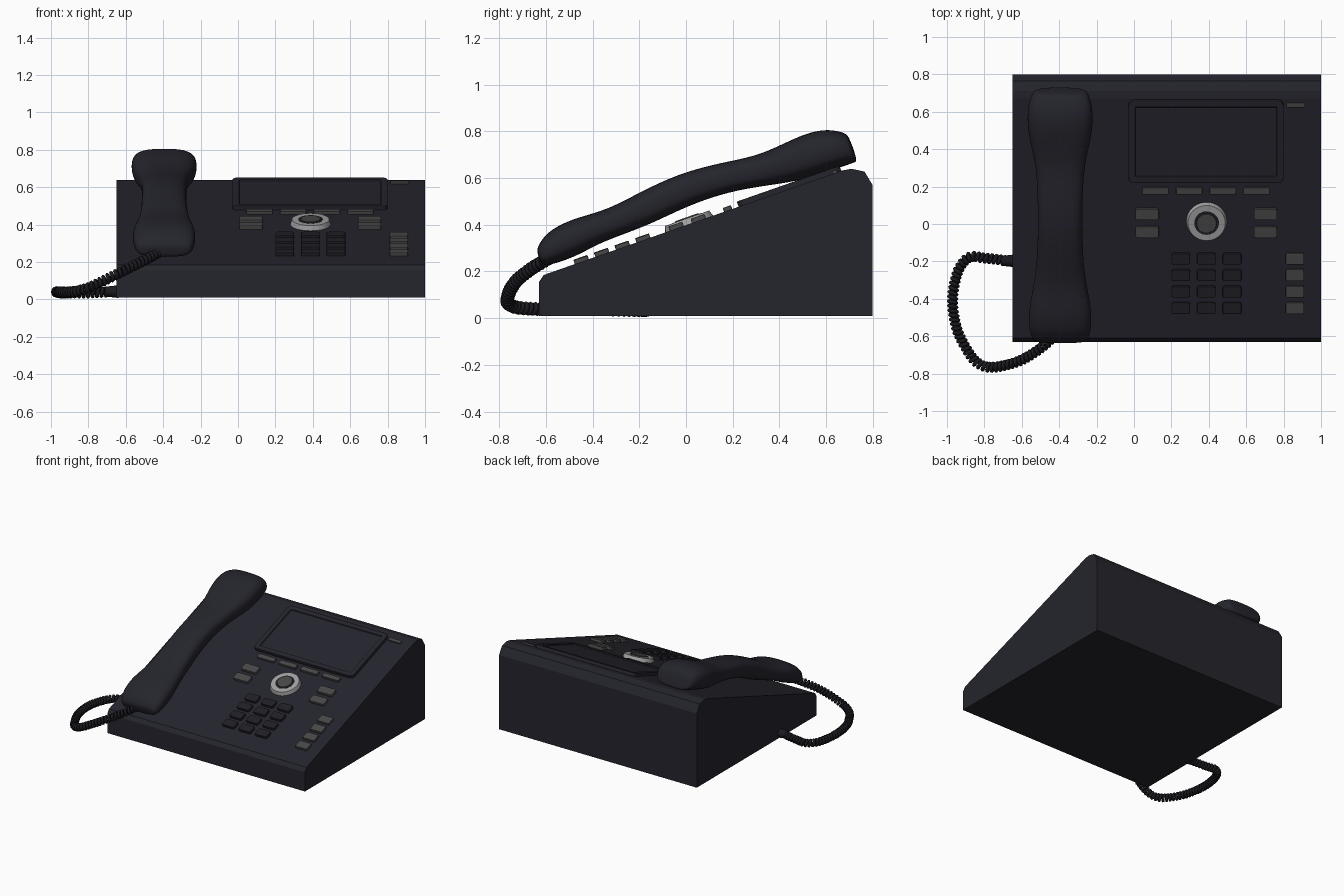
import bpy, bmesh, math
from mathutils import Matrix, Vector

if "Cube" in bpy.data.objects:
    bpy.data.objects.remove(bpy.data.objects["Cube"])


def material(name, r, g, b):
    m = bpy.data.materials.new(name)
    m.use_nodes = True
    m.diffuse_color = (r, g, b, 1)
    m.node_tree.nodes["Principled BSDF"].inputs["Base Color"].default_value = (r, g, b, 1)
    return m


CASE = material("dark_case", .018, .018, .026)
KEY = material("dark_key", .014, .014, .02)
GREY = material("grey_button", .065, .065, .066)
SILVER = material("silver_ring", .36, .36, .36)
CORD = material("black_cord", .010, .010, .014)

# Sloping panel frame: local x, y run along the panel, z points out of it
SLOPE = 0.35
ANGLE = math.atan(SLOPE)
PANEL = Matrix.Translation((0, 0, .4)) @ Matrix.Rotation(ANGLE, 4, 'X')


def finish(name, bm, mat, matrix=None, smooth=False):
    bmesh.ops.recalc_face_normals(bm, faces=bm.faces)
    me = bpy.data.meshes.new(name)
    bm.to_mesh(me)
    bm.free()
    me.materials.append(mat)
    ob = bpy.data.objects.new(name, me)
    bpy.context.collection.objects.link(ob)
    if matrix:
        ob.matrix_world = matrix
    if smooth:
        bpy.ops.object.select_all(action='DESELECT')
        ob.select_set(True)
        bpy.context.view_layer.objects.active = ob
        bpy.ops.object.shade_smooth_by_angle(angle=math.radians(40))
    return ob


def on_panel(x, y):
    """Panel frame moved to the point seen at x, y from above."""
    return PANEL @ Matrix.Translation((x, y / math.cos(ANGLE), 0))


def slab(name, x, y, w, d, h, mat, radius=.012, rim=0):
    """Rounded plate on the panel, with an optional sunken middle."""
    bm = bmesh.new()
    bmesh.ops.create_cube(bm, size=1)
    bmesh.ops.scale(bm, verts=bm.verts, vec=(w, d / math.cos(ANGLE), h + .01))
    bmesh.ops.translate(bm, verts=bm.verts, vec=(0, 0, (h - .01) / 2))
    upright = [e for e in bm.edges if abs(e.verts[0].co.z - e.verts[1].co.z) > h / 2]
    if rim:
        top = max(bm.faces, key=lambda f: f.calc_center_median().z)
        bmesh.ops.inset_region(bm, faces=[top], thickness=rim)
        bmesh.ops.inset_region(bm, faces=[top], thickness=.003, depth=-h * .4)
    bmesh.ops.bevel(bm, geom=upright, offset=radius, segments=3, profile=.5, affect='EDGES')
    ob = finish(name, bm, mat, on_panel(x, y))
    soft = ob.modifiers.new("soft_edge", 'BEVEL')
    soft.width = .004
    soft.segments = 2
    return ob


def disc(name, x, y, r1, r2, base, h, mat):
    bm = bmesh.new()
    bmesh.ops.create_cone(bm, cap_ends=True, segments=40, radius1=r1, radius2=r2, depth=h)
    bmesh.ops.translate(bm, verts=bm.verts, vec=(0, 0, base + h / 2))
    return finish(name, bm, mat, on_panel(x, y), True)


# Wedge case, extruded across x
profile = [(-.63, .01), (.8, .01), (.8, .57), (.765, .628), (.71, .64), (.67, .633),
           (-.61, .185), (-.63, .155)]
bm = bmesh.new()
side = bm.faces.new([bm.verts.new((-.65, y, z)) for y, z in profile])
ext = bmesh.ops.extrude_face_region(bm, geom=[side])
bmesh.ops.translate(bm, verts=[v for v in ext["geom"] if isinstance(v, bmesh.types.BMVert)],
                    vec=(1.65, 0, 0))
finish("case", bm, CASE)

# Display and buttons
slab("display", .385, .445, .83, .44, .022, CASE, .03, .05)
for i in range(4):
    slab(f"soft_key_{i}", .115 + i * .18, .18, .14, .035, .016, GREY, .006)
for x in (.07, .703):
    for y in (.055, -.04):
        slab("side_button", x, y, .125, .06, .018, GREY)
for row in range(4):
    y = -.183 - row * .088
    slab("line_key", .86, y, .098, .06, .016, GREY, .008)
    for col in range(3):
        slab("number_key", .25 + col * .137, y, .1, .06, .018, KEY)
slab("message_lamp", .865, .638, .1, .024, .01, GREY, .005)

# Navigation wheel
disc("wheel_ring", .388, .013, .11, .1, -.005, .03, SILVER)
disc("wheel_groove", .388, .013, .066, .066, .02, .006, KEY)
disc("wheel_button", .388, .013, .056, .052, .02, .01, GREY)

# Handset: rounded sections lofted along the panel (along, bottom, top, half width)
stations = [(-.642, .05, .1, .12), (-.63, .034, .125, .148), (-.57, .026, .17, .167),
            (-.47, .03, .184, .17), (-.39, .046, .18, .158), (-.28, .05, .175, .138),
            (-.14, .052, .198, .123), (.04, .075, .218, .119), (.22, .073, .204, .121),
            (.38, .045, .178, .131), (.51, .018, .191, .165), (.62, .014, .202, .178),
            (.71, .013, .188, .173), (.77, .013, .15, .15), (.785, .014, .13, .13)]
SIDES = 20
bm = bmesh.new()
rings = []
for u, low, high, half in stations:
    ring = []
    for k in range(SIDES):
        t = 2 * math.pi * k / SIDES
        c, s = [math.copysign(abs(f(t)) ** .7, f(t)) for f in (math.cos, math.sin)]
        ring.append(bm.verts.new((half * c, u, (low + high) / 2 + s * (high - low) / 2)))
    rings.append(ring)
for a, b in zip(rings, rings[1:]):
    for k in range(SIDES):
        n = (k + 1) % SIDES
        bm.faces.new((a[k], a[n], b[n], b[k]))
for end in (rings[0], rings[-1]):
    bm.faces.new(end)
handset = finish("handset", bm, CASE, PANEL @ Matrix.Translation((-.395, 0, 0)))
handset.data.polygons.foreach_set("use_smooth", [True] * len(handset.data.polygons))
handset.modifiers.new("smooth", 'SUBSURF').levels = 2
handset.modifiers["smooth"].render_levels = 2

# Coiled cord: a helix wound round a smooth path
path = [Vector(p) for p in (
    (-.69, -.195, .04), (-.8, -.182, .035), (-.88, -.178, .035), (-.94, -.25, .035),
    (-.97, -.4, .04), (-.95, -.55, .04), (-.9, -.66, .04), (-.84, -.74, .05),
    (-.76, -.766, .08), (-.62, -.735, .15), (-.5, -.665, .21), (-.42, -.59, .255))]


def path_point(t):
    """Catmull-Rom point, t from 0 to 1."""
    s = min(t, .99999) * (len(path) - 1)
    i = int(s)
    f = s - i
    p0, p1, p2, p3 = [path[max(0, min(len(path) - 1, i + k))] for k in (-1, 0, 1, 2)]
    return .5 * (2 * p1 + (p2 - p0) * f + (2 * p0 - 5 * p1 + 4 * p2 - p3) * f ** 2
                 + (3 * p1 - p0 - 3 * p2 + p3) * f ** 3)


TURNS, STEPS = 56, 12
samples = [path_point(i / 2000) for i in range(2001)]
lengths = [0]
for a, b in zip(samples, samples[1:]):
    lengths.append(lengths[-1] + (b - a).length)
curve = bpy.data.curves.new("coiled_cord", 'CURVE')
curve.dimensions = '3D'
curve.bevel_depth = .0105
curve.bevel_resolution = 1
curve.use_fill_caps = True
spline = curve.splines.new('POLY')
count = TURNS * STEPS
spline.points.add(count)
j = 0
for i in range(count + 1):
    while j < 1998 and lengths[j + 1] < lengths[-1] * i / count:
        j += 1
    along = (samples[j + 1] - samples[j]).normalized()
    across = along.cross(Vector((0, 0, 1))).normalized()
    up = across.cross(along)
    t = 2 * math.pi * i / STEPS
    p = samples[j] + .02 * (across * math.cos(t) + up * math.sin(t))
    spline.points[i].co = (*p, 1)
spline.use_smooth = True
curve.materials.append(CORD)
bpy.context.collection.objects.link(bpy.data.objects.new("coiled_cord", curve))

# Plug where the cord enters the case
bm = bmesh.new()
bmesh.ops.create_cone(bm, cap_ends=True, segments=20, radius1=.026, radius2=.034, depth=.07)
finish("cord_plug", bm, CORD,
       Matrix.Translation((-.675, -.197, .042)) @ Matrix.Rotation(math.pi / 2, 4, 'Y'), True)
